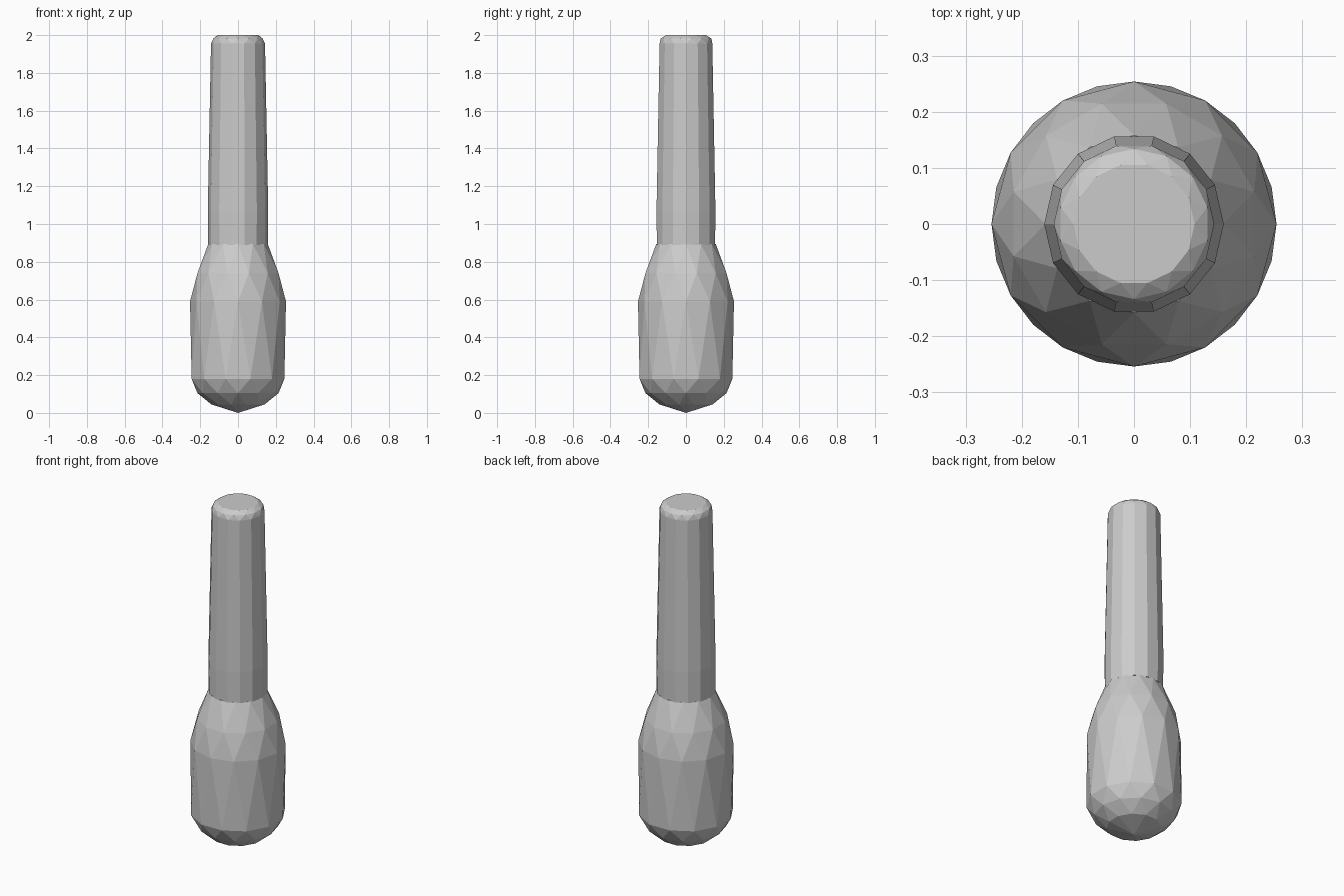
import bpy
import bmesh
from math import cos, sin, pi

cube = bpy.data.objects.get("Cube")
if cube:
    bpy.data.objects.remove(cube, do_unlink=True)

# Single matte grey for the whole model
GREY = (0.6, 0.6, 0.6, 1.0)
grey = bpy.data.materials.new("light_grey")
grey.use_nodes = True
grey.diffuse_color = GREY
bsdf = grey.node_tree.nodes["Principled BSDF"]
bsdf.inputs["Base Color"].default_value = GREY
bsdf.inputs["Roughness"].default_value = 0.8


def faceted_lathe(name, rings, sides, bottom_tip=None):
    """Stack rings of (radius, z, turn); turn is a fraction of one side."""
    bm = bmesh.new()
    loops = []
    for radius, z, turn in rings:
        angles = [2 * pi * (i + turn) / sides for i in range(sides)]
        loops.append([bm.verts.new((radius * cos(a), radius * sin(a), z)) for a in angles])
    for (low, high), (a, b) in zip(zip(loops, loops[1:]), zip(rings, rings[1:])):
        for i in range(sides):
            j = (i + 1) % sides
            if a[2] == b[2]:
                bm.faces.new((low[i], low[j], high[j], high[i]))
            elif b[2] > a[2]:
                bm.faces.new((low[i], low[j], high[i]))
                bm.faces.new((low[j], high[j], high[i]))
            else:
                bm.faces.new((low[i], low[j], high[j]))
                bm.faces.new((low[i], high[j], high[i]))
    # Close the ends
    bm.faces.new(loops[-1])
    if bottom_tip is None:
        bm.faces.new(loops[0][::-1])
    else:
        tip = bm.verts.new((0, 0, bottom_tip))
        for i in range(sides):
            bm.faces.new((loops[0][(i + 1) % sides], loops[0][i], tip))
    bmesh.ops.recalc_face_normals(bm, faces=bm.faces)
    mesh = bpy.data.meshes.new(name)
    bm.to_mesh(mesh)
    bm.free()
    mesh.materials.append(grey)
    obj = bpy.data.objects.new(name, mesh)
    bpy.context.collection.objects.link(obj)
    return obj


# Rounded, bulging lower body
faceted_lathe("body", [
    (0.146, 0.045, 0.5),
    (0.215, 0.105, 0.0),
    (0.254, 0.18, 0.5),
    (0.254, 0.59, 0.0),
    (0.222, 0.74, 0.5),
    (0.158, 0.893, 0.0),
], 12, bottom_tip=0.0)

# Long, slightly tapering shaft with a bevelled flat end
faceted_lathe("shaft", [
    (0.158, 0.89, 0.0),
    (0.160, 1.07, 0.0),
    (0.143, 1.955, 0.0),
    (0.134, 1.982, 0.5),
    (0.108, 2.0, 0.0),
], 14)
